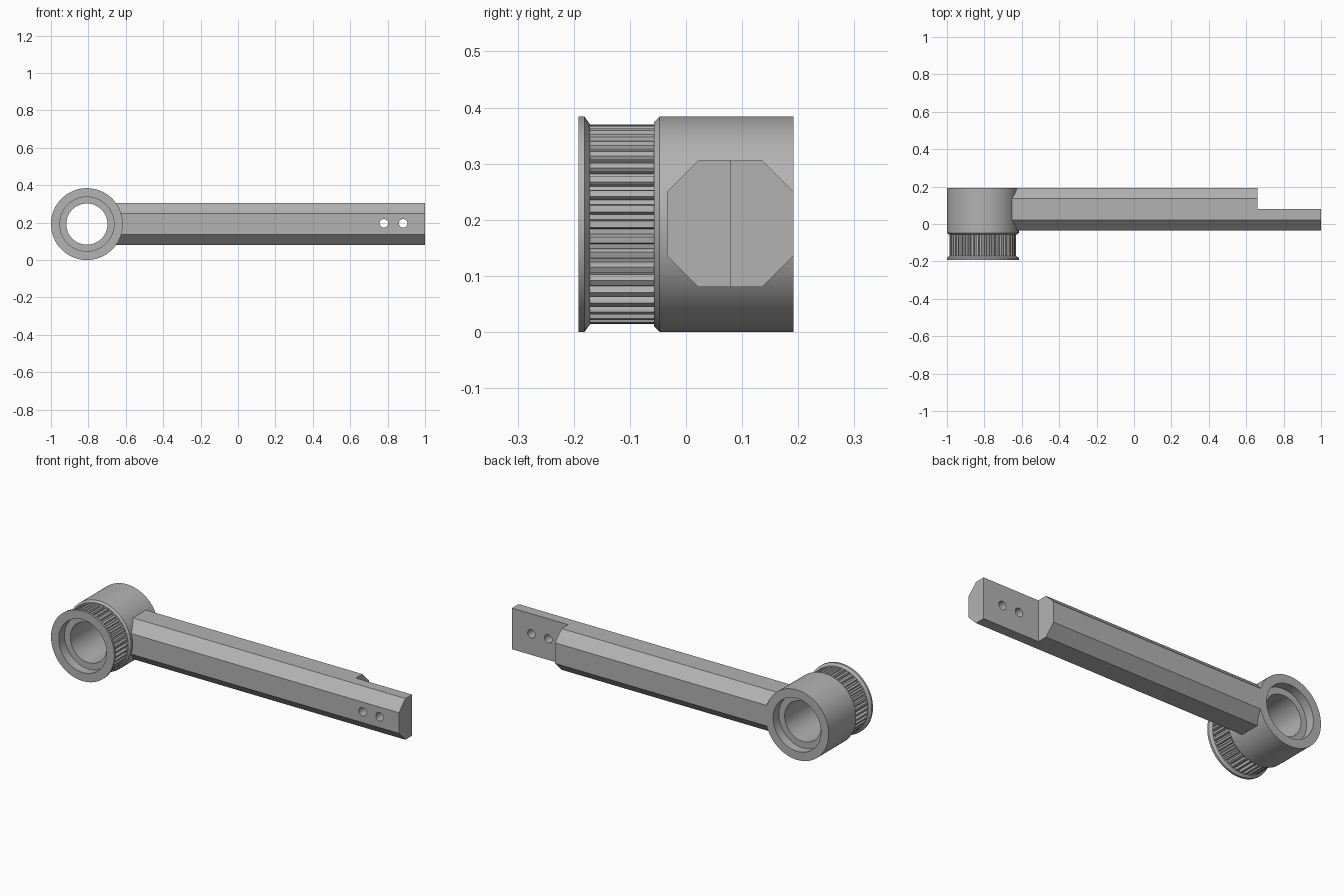
import bpy, bmesh, math
from mathutils import Matrix, Vector

cube = bpy.data.objects.get("Cube")
if cube:
    bpy.data.objects.remove(cube, do_unlink=True)

HUB_X, HUB_Z = -0.808, 0.192
HUB = Matrix.Translation((HUB_X, 0, HUB_Z))
TEETH = 40

grey = bpy.data.materials.new("plain_grey")
grey.use_nodes = True
grey.diffuse_color = (0.45, 0.45, 0.45, 1)
grey.node_tree.nodes["Principled BSDF"].inputs["Base Color"].default_value = grey.diffuse_color


def finish(name, bm, matrix=Matrix()):
    bmesh.ops.transform(bm, matrix=matrix, verts=bm.verts)
    bmesh.ops.recalc_face_normals(bm, faces=bm.faces)
    mesh = bpy.data.meshes.new(name)
    bm.to_mesh(mesh)
    bm.free()
    mesh.materials.append(grey)
    obj = bpy.data.objects.new(name, mesh)
    bpy.context.collection.objects.link(obj)
    return obj


def smooth(obj):
    bpy.ops.object.select_all(action="DESELECT")
    obj.select_set(True)
    bpy.context.view_layer.objects.active = obj
    bpy.ops.object.shade_smooth_by_angle(angle=math.radians(25))


def prism(bm, points, offset):
    """Extrude a closed outline of 3D points along an offset."""
    face = bm.faces.new([bm.verts.new(p) for p in points])
    top = bmesh.ops.extrude_face_region(bm, geom=[face], use_keep_orig=True)["geom"]
    bmesh.ops.translate(bm, vec=offset,
                        verts=[v for v in top if isinstance(v, bmesh.types.BMVert)])


def lathe(name, profile, steps=96):
    """Revolve a closed (radius, y) profile around the y axis of the hub."""
    bm = bmesh.new()
    rings = []
    for i in range(steps):
        a = math.tau * i / steps
        rings.append([bm.verts.new((r * math.cos(a), y, r * math.sin(a))) for r, y in profile])
    for i in range(steps):
        a, b = rings[i], rings[(i + 1) % steps]
        for j in range(len(profile)):
            k = (j + 1) % len(profile)
            bm.faces.new((a[j], a[k], b[k], b[j]))
    obj = finish(name, bm, HUB)
    smooth(obj)
    return obj


# Hub: body, pulley core, end flange, bore and a bearing pocket at each end
lathe("hub", [
    (0.145, -0.192), (0.192, -0.192), (0.192, -0.181), (0.178, -0.171),
    (0.164, -0.171), (0.164, -0.057), (0.182, -0.057), (0.192, -0.047),
    (0.192, 0.192), (0.145, 0.192), (0.145, 0.142), (0.11, 0.142),
    (0.11, -0.142), (0.145, -0.142)])

# Belt teeth around the pulley core
bm = bmesh.new()
pitch = math.tau / TEETH
outline = [(0.162, -0.32), (0.173, -0.29), (0.178, -0.2),
           (0.178, 0.2), (0.173, 0.29), (0.162, 0.32)]
for i in range(TEETH):
    prism(bm, [(r * math.cos((i + t) * pitch), -0.172, r * math.sin((i + t) * pitch))
               for r, t in outline], Vector((0, 0.116, 0)))
finish("belt_teeth", bm, HUB)

# Arm: octagonal bar running from the hub wall to the tip
bm = bmesh.new()
half, flat, arm_y, arm_z = 0.113, 0.0565, 0.079, 0.193
octagon = [(half, -flat), (half, flat), (flat, half), (-flat, half),
           (-half, flat), (-half, -flat), (-flat, -half), (flat, -half)]
prism(bm, [(-0.659, arm_y + y, arm_z + z) for y, z in octagon], Vector((1.659, 0, 0)))
arm = finish("arm", bm)

# Cutters: half-lap at the tip and two bolt holes
cutters = []
bm = bmesh.new()
bmesh.ops.create_cube(bm, size=1, matrix=Matrix.Translation((1.16, arm_y + 0.5, arm_z)))
cutters.append(finish("lap_cutter", bm))
for x in (0.78, 0.883):
    bm = bmesh.new()
    bmesh.ops.create_cone(bm, cap_ends=True, segments=32, radius1=0.023, radius2=0.023, depth=0.6,
                          matrix=Matrix.Translation((x, 0, 0.196)) @ Matrix.Rotation(math.pi / 2, 4, "X"))
    cutters.append(finish("hole_cutter", bm))

bpy.context.view_layer.objects.active = arm
for cutter in cutters:
    cutter.hide_render = True
    mod = arm.modifiers.new("cut", "BOOLEAN")
    mod.operation, mod.solver, mod.object = "DIFFERENCE", "EXACT", cutter
    bpy.ops.object.modifier_apply(modifier=mod.name)
    bpy.data.objects.remove(cutter, do_unlink=True)
smooth(arm)
